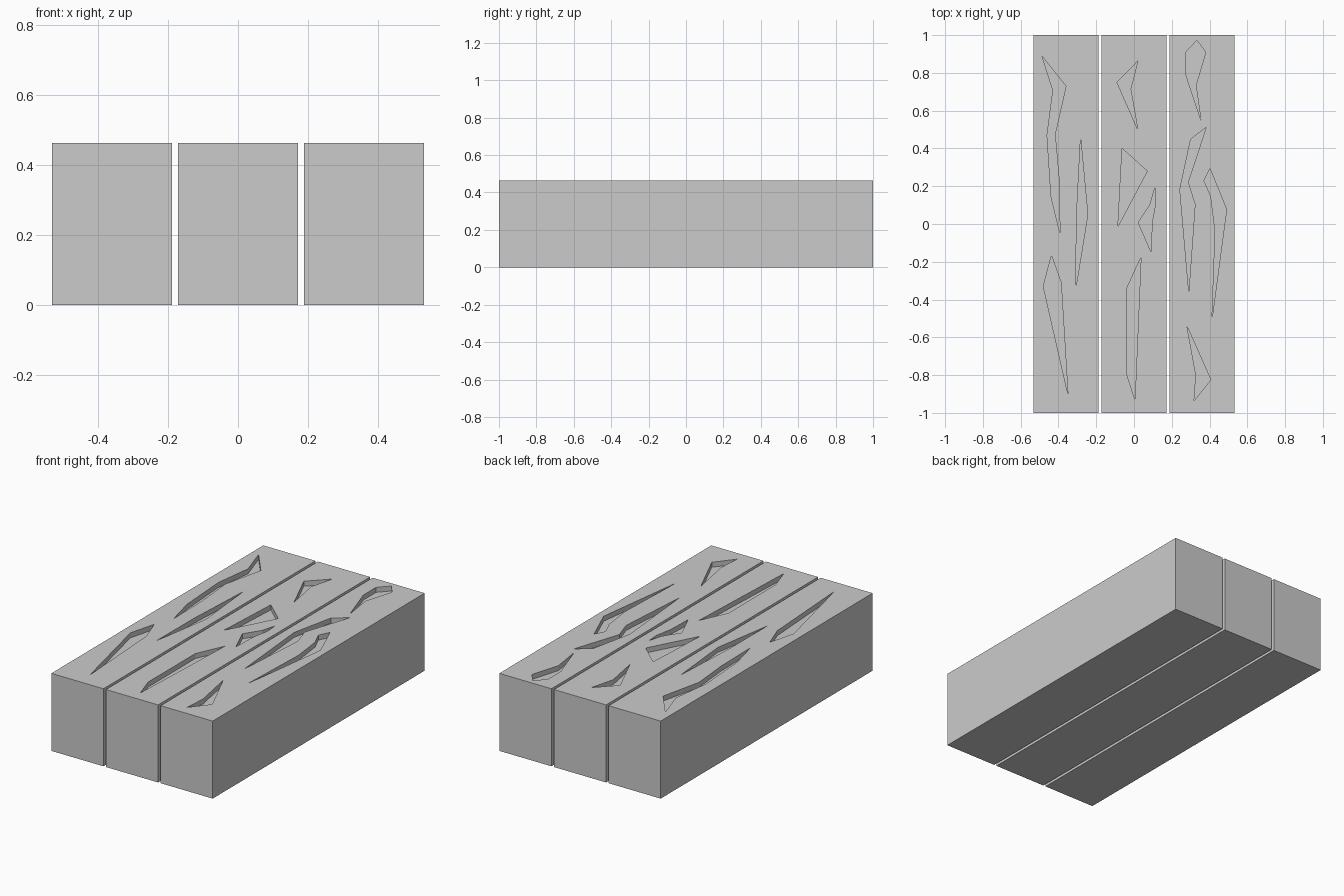
import bpy, bmesh

if "Cube" in bpy.data.objects:
    bpy.data.objects.remove(bpy.data.objects["Cube"])

HEIGHT, WIDTH, PITCH, DEPTH = 0.463, 0.344, 0.361, 0.03

# Outlines of the carved grain recesses, grouped by plank
GRAIN = {
    "left_plank": [
        [(-.487, .889), (-.429, .708), (-.46, .47), (-.439, .146),
         (-.392, -.05), (-.397, .236), (-.418, .475), (-.36, .73)],
        [(-.283, .455), (-.245, .05), (-.307, -.332), (-.305, .025)],
        [(-.437, -.167), (-.386, -.31), (-.35, -.9), (-.48, -.33)],
    ],
    "middle_plank": [
        [(.02, .862), (-.018, .714), (.02, .5), (-.09, .75)],
        [(-.063, .4), (.07, .28), (-.085, -.013)],
        [(.111, .194), (.115, .11), (.096, .013), (.09, -.148), (.023, .008), (.085, .103)],
        [(.037, -.176), (.005, -.93), (-.04, -.79), (-.04, -.345)],
    ],
    "right_plank": [
        [(.333, .972), (.38, .91), (.328, .735), (.354, .55), (.275, .79), (.275, .91)],
        [(.382, .512), (.286, .22), (.323, .103), (.29, -.357), (.243, .183), (.3, .448)],
        [(.402, .294), (.49, .077), (.413, -.5), (.43, -.04), (.407, .146), (.37, .23)],
        [(.28, -.54), (.407, -.825), (.318, -.936), (.328, -.8)],
    ],
}


def prisms(name, outlines, z0, z1):
    """One mesh object holding a vertical prism for every outline."""
    bm = bmesh.new()
    for outline in outlines:
        face = bm.faces.new([bm.verts.new((x, y, z0)) for x, y in outline])
        top = bmesh.ops.extrude_face_region(bm, geom=[face], use_keep_orig=True)["geom"]
        bmesh.ops.translate(bm, vec=(0, 0, z1 - z0),
                            verts=[v for v in top if isinstance(v, bmesh.types.BMVert)])
    bmesh.ops.recalc_face_normals(bm, faces=bm.faces)
    mesh = bpy.data.meshes.new(name)
    bm.to_mesh(mesh)
    bm.free()
    obj = bpy.data.objects.new(name, mesh)
    bpy.context.collection.objects.link(obj)
    return obj


for i, (name, outlines) in enumerate(GRAIN.items()):
    # Plank body
    x0 = (i - 1) * PITCH - WIDTH / 2
    x1 = x0 + WIDTH
    plank = prisms(name, [[(x0, -1), (x1, -1), (x1, 1), (x0, 1)]], 0, HEIGHT)

    # Carve the grain into the top, then discard the cutter
    cutter = prisms(name + "_grain_cutter", outlines, HEIGHT - DEPTH, HEIGHT + 0.1)
    cutter.hide_render = True
    cut = plank.modifiers.new("grain", 'BOOLEAN')
    cut.operation, cut.solver, cut.object = 'DIFFERENCE', 'EXACT', cutter
    bpy.context.view_layer.objects.active = plank
    bpy.ops.object.modifier_apply(modifier=cut.name)
    bpy.data.objects.remove(cutter)
